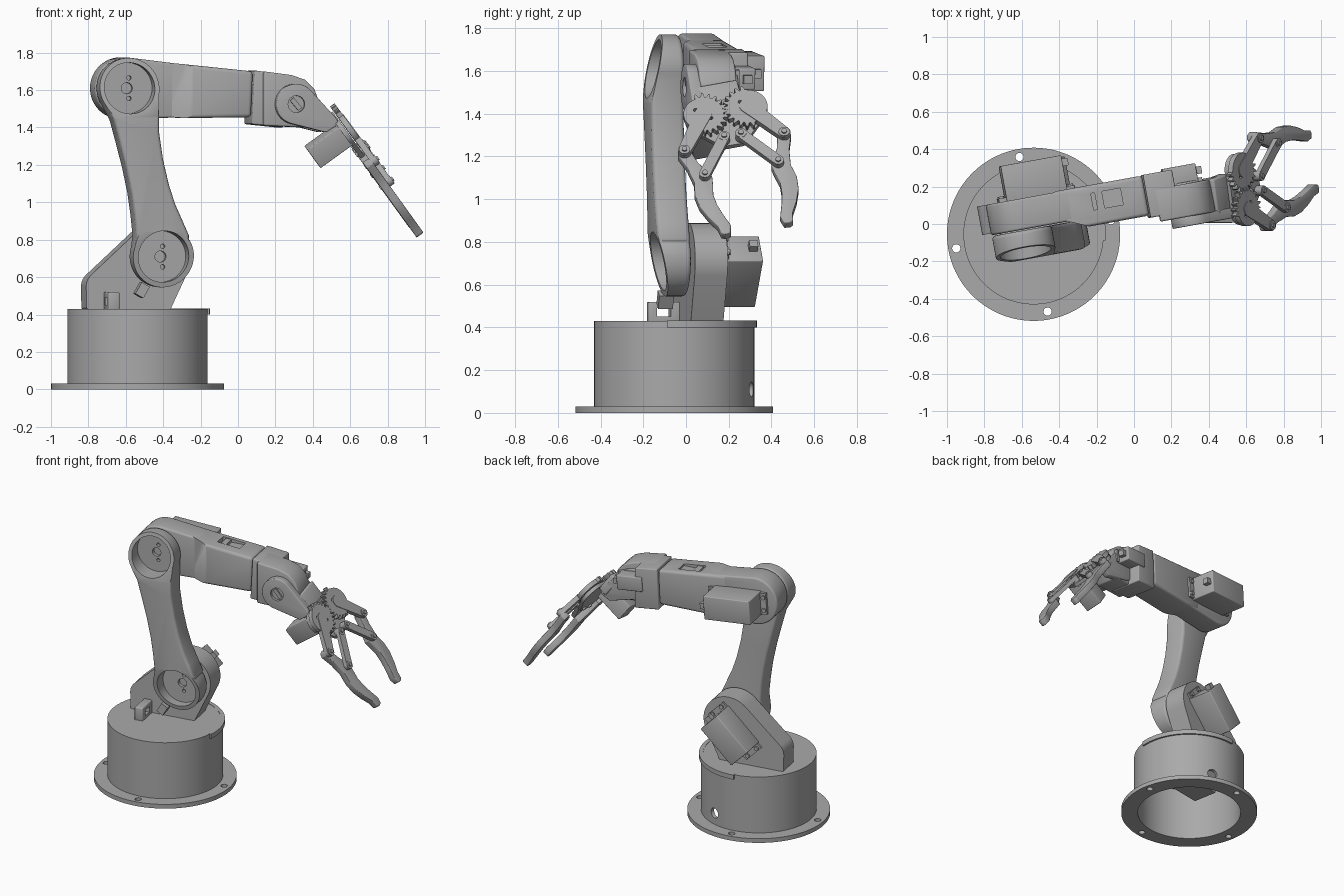
import bpy, bmesh
from math import radians, cos, sin, pi
from mathutils import Matrix, Vector
from mathutils.geometry import convex_hull_2d

cube = bpy.data.objects.get("Cube")
if cube:
    bpy.data.objects.remove(cube)

grey = bpy.data.materials.new("machined grey")
grey.use_nodes = True
COLOUR = (0.4, 0.4, 0.4, 1)
grey.diffuse_color = COLOUR
grey.node_tree.nodes["Principled BSDF"].inputs["Base Color"].default_value = COLOUR

# Frames: base (world axes), arm (yawed), gripper (pitched and rolled)
BASE = Matrix.Translation((-0.537, -0.055, 0))
ARM = BASE @ Matrix.Rotation(radians(10.3), 4, "Z")
along = Vector((0.57, 0.22, -0.79)).normalized()
out = along.cross(Vector((-0.133, 0.975, 0.176))).normalized()
across = out.cross(along)
GRIP = Matrix.Translation((0.597, 0.185, 1.418)) @ Matrix((along, across, out)).transposed().to_4x4()


def U(x, v=0.0):
    """Arm-frame length for a world x at lateral offset v."""
    return (x + 0.537 + 0.18 * v) / 0.984


def circle(a, b, r, n=48):
    return [(a + r * cos(2 * pi * i / n), b + r * sin(2 * pi * i / n)) for i in range(n)]


def hull(*discs):
    pts = [p for d in discs for p in circle(*d)]
    return [pts[i] for i in convex_hull_2d([Vector(p) for p in pts])]


def rect(a0, a1, b0, b1):
    return [(a0, b0), (a1, b0), (a1, b1), (a0, b1)]


def turned(a, b, length, width, angle):
    c, s = cos(radians(angle)), sin(radians(angle))
    return [(a + p * c - q * s, b + p * s + q * c)
            for p, q in rect(-length / 2, length / 2, -width / 2, width / 2)]


def apply(ob, mod):
    bpy.context.view_layer.objects.active = ob
    bpy.ops.object.modifier_apply(modifier=mod.name)


def prism(name, pts, lo, hi, frame=ARM, plane="xz", bevel=0):
    """Outline in a plane of the frame, extruded along the remaining axis."""
    place = {"xy": lambda a, b, c: (a, b, c), "xz": lambda a, b, c: (a, c, b),
             "yz": lambda a, b, c: (c, a, b)}[plane]
    bm = bmesh.new()
    low = [bm.verts.new(place(a, b, lo)) for a, b in pts]
    high = [bm.verts.new(place(a, b, hi)) for a, b in pts]
    bm.faces.new(low)
    bm.faces.new(high)
    for i in range(len(pts)):
        j = (i + 1) % len(pts)
        bm.faces.new((low[i], low[j], high[j], high[i]))
    bmesh.ops.recalc_face_normals(bm, faces=bm.faces)
    mesh = bpy.data.meshes.new(name)
    bm.to_mesh(mesh)
    bm.free()
    ob = bpy.data.objects.new(name, mesh)
    bpy.context.collection.objects.link(ob)
    ob.matrix_world = frame
    mesh.materials.append(grey)
    if bevel:
        mod = ob.modifiers.new("round", "BEVEL")
        mod.width, mod.segments = bevel, 3
        mod.limit_method, mod.angle_limit = "ANGLE", radians(40)
        apply(ob, mod)
    return ob


def cut(ob, *args, **kw):
    tool = prism("cutter", *args, **kw)
    tool.hide_render = True
    mod = ob.modifiers.new("cut", "BOOLEAN")
    mod.operation, mod.solver, mod.object = "DIFFERENCE", "EXACT", tool
    apply(ob, mod)
    bpy.data.objects.remove(tool)


# Base: flange with screw holes, hollow drum, lid and rim
flange = prism("base_flange", circle(0, 0, 0.463, 96), 0, 0.03, plane="xy")
cut(flange, circle(0, 0, 0.35, 64), -1, 1, plane="xy")
for k in range(4):
    a = k * pi / 2
    cut(flange, circle(0.42 * cos(a), 0.42 * sin(a), 0.022, 16), -1, 1, plane="xy")
drum = prism("base_drum", circle(0, 0, 0.375, 96), 0.03, 0.43, plane="xy")
cut(drum, circle(0, 0, 0.35, 64), -1, 0.38, plane="xy")
port = BASE @ Matrix.Rotation(radians(75), 4, "Z")
cut(drum, circle(0, 0.11, 0.035, 24), 0.3, 0.5, frame=port, plane="yz")
sweep = [radians(-5 + 5 * i) for i in range(22)]
rim = [(r * cos(a), r * sin(a)) for r, order in ((0.387, sweep), (0.36, sweep[::-1])) for a in order]
prism("lid_rim", rim, 0.4, 0.432, frame=BASE, plane="xy")
prism("base_servo", rect(-0.17, 0.17, -0.09, 0.09), 0.2, 0.39, plane="xy")

# Shoulder bracket, standing lug and stop
SH, EL = (U(-0.41, -0.03), 0.71), (U(-0.59, -0.03), 1.61)
prism("shoulder_bracket",
      hull((*SH, 0.178), (U(-0.72), 0.55, 0.085), (U(-0.79), 0.44, 0.012), (U(-0.36), 0.44, 0.012)),
      0.045, 0.2)
lug = prism("cable_lug", rect(-0.1, 0.06, 0.42, 0.52), -0.175, -0.115, plane="yz", bevel=0.008)
cut(lug, rect(-0.06, 0.005, 0.45, 0.49), -1, 1, plane="yz")
prism("arm_stop", turned(U(-0.515, -0.05), 0.53, 0.07, 0.05, 60), -0.08, -0.01)

# Upper arm: waisted link, sloped at both ends, with dished joint cups
def arc(c, r, a0, a1, n=28):
    return [(c[0] + r * cos(radians(a0 + (a1 - a0) * i / n)),
             c[1] + r * sin(radians(a0 + (a1 - a0) * i / n))) for i in range(n + 1)]


left = [(-0.69, 1.44), (-0.655, 1.31), (-0.622, 1.18), (-0.595, 1.05), (-0.578, 0.93), (-0.567, 0.82)]
right = [(-0.265, 0.82), (-0.3, 0.9), (-0.34, 0.99), (-0.375, 1.1), (-0.405, 1.23), (-0.425, 1.37)]
outline = (arc(EL, 0.162, -15, 205) + [(U(x + 0.005), z) for x, z in left]
           + arc(SH, 0.165, 165, 395) + [(U(x - 0.015), z) for x, z in right])
upper = prism("upper_arm", outline, -0.125, 0.03, bevel=0.02)
cut(upper, [(-0.127, 1.44), (-0.055, 1.78), (-0.055, 1.95), (-0.3, 1.95), (-0.3, 1.44)], -1, 1, plane="yz")
cut(upper, [(-0.127, 0.85), (-0.063, 0.54), (-0.063, 0.3), (-0.3, 0.3), (-0.3, 0.85)], -1, 1, plane="yz")
for c in (SH, EL):
    cut(upper, circle(*c, 0.137), -0.4, -0.005)
    cut(upper, circle(*c, 0.03, 24), -0.4, 0.02)
    for dz in (-0.055, 0.055):
        cut(upper, circle(c[0] + 0.012, c[1] + dz, 0.012, 12), -0.4, 0.02)

# Forearm: rear joint half, main box with cable slot
rear = hull((*EL, 0.165), (U(-0.27), 1.7, 0.035), (U(-0.27), 1.485, 0.03))
prism("forearm_joint", rear, 0.035, 0.2, bevel=0.012)
fore = [(U(-0.4), 1.75), (U(0.08), 1.7), (U(0.07), 1.455), (U(-0.28), 1.45), (U(-0.4), 1.46)]
forearm = prism("forearm", fore, -0.012, 0.205, bevel=0.02)
cut(forearm, [(0.0, -0.1), (0.3, -0.1), (0.3, -0.012), (0.16, 0.05), (0.0, 0.05)], 1, 2, plane="xy")
cut(forearm, rect(0.34, 0.5, 0.07, 0.16), 1.7, 1.8, plane="xy")
prism("forearm_cable_clip", rect(0.36, 0.4, 0.07, 0.16), 1.68, 1.72, plane="xy")

# Wrist block: square collar running into a rounded housing
collar = [(U(0.085), 1.705), (U(0.24), 1.685), (U(0.24), 1.4), (U(0.07), 1.418)]
prism("wrist_collar", collar, -0.025, 0.208, bevel=0.008)
house = [(U(x), z) for x, z in ((0.13, 1.7), (0.28, 1.68), (0.35, 1.655), (0.4, 1.605),
                                (0.425, 1.54), (0.43, 1.47), (0.36, 1.4), (0.13, 1.41))]
prism("wrist_housing", house, -0.055, 0.12, bevel=0.01)
HUB = (U(0.31, -0.09), 1.525)
ear = hull((*HUB, 0.108), (U(0.485), 1.43, 0.03), (U(0.45), 1.395, 0.02))
front_ear = prism("wrist_front_ear", ear, -0.105, -0.05, bevel=0.006)
cut(front_ear, circle(*HUB, 0.045, 24), -0.4, -0.085)
prism("wrist_hub_horn", turned(*HUB, 0.07, 0.025, -50), -0.095, -0.08)
prism("wrist_rear_ear", ear, 0.085, 0.13, bevel=0.006)


# Joint servos: case, mounting tabs with screws, output lead
def servo(name, a, b, length, width, angle, v0, v1, screws=True):
    prism(name + "_case", turned(a, b, length, width, angle), v0, v1, bevel=0.006)
    prism(name + "_tabs", turned(a, b, length * 1.25, width * 0.9, angle), v0, v0 + 0.025)
    c, s = cos(radians(angle)), sin(radians(angle))
    prism(name + "_lead", turned(a + c * length * 0.53, b + s * length * 0.53, 0.05, 0.04, angle),
          v1 - 0.06, v1 - 0.02)
    if screws:
        for p in (-0.57, 0.57):
            for q in (-0.045, 0.045):
                x, z = a + p * length * c - q * s, b + p * length * s + q * c
                prism(name + "_screw", circle(x, z, 0.015, 12), v0, v0 + 0.035)


servo("shoulder_servo", SH[0] - 0.05, SH[1] - 0.05, 0.31, 0.165, 45, 0.19, 0.38)
servo("elbow_servo", EL[0] + 0.11, EL[1] - 0.01, 0.33, 0.165, -4, 0.195, 0.39)
servo("wrist_servo", HUB[0] - 0.02, HUB[1] + 0.045, 0.18, 0.1, -5, 0.115, 0.22, False)

# Gripper mount, back plate and servo
prism("gripper_mount", rect(-0.2, -0.06, -0.1, 0.1), -0.12, -0.055, GRIP, "xy", 0.01)
prism("gripper_plate", hull((0, -0.107, 0.085), (0, 0.107, 0.085), (0.15, -0.04, 0.03), (0.15, 0.04, 0.03)),
      -0.06, -0.035, GRIP, "xy")
prism("gripper_servo", rect(-0.06, 0.065, -0.17, -0.045), -0.265, -0.05, GRIP, "xy", 0.005)


# Half gear: teeth on the meshing side, plain round on the other
def gear(side):
    pts, n = [], 88
    for i in range(n):
        a = 2 * pi * i / n
        tooth = (i + (2 if side > 0 else 0)) % 4 < 2
        r = (0.117 if tooth else 0.096) if cos(a) > -0.2 else 0.092
        pts.append((r * sin(a), side * (0.107 - r * cos(a))))
    return pts


# Gripper halves, mirrored across the gripper centre line
finger = [(0.165, 0.262), (0.19, 0.272), (0.27, 0.245), (0.36, 0.232), (0.43, 0.245), (0.5, 0.238),
          (0.57, 0.212), (0.63, 0.18), (0.675, 0.172), (0.685, 0.155), (0.68, 0.128), (0.64, 0.118),
          (0.57, 0.14), (0.51, 0.155), (0.45, 0.16), (0.39, 0.148), (0.345, 0.142), (0.31, 0.16),
          (0.25, 0.19), (0.18, 0.208), (0.158, 0.235)]
for side, word in ((-1, "right"), (1, "left")):
    hub, crank, mid, knuckle = (0, 0.107 * side), (0.187, 0.239 * side), (0.15, 0.04 * side), (0.341, 0.176 * side)
    wheel = prism(word + "_gear", gear(side), -0.03, 0, GRIP, "xy")
    for x, y, r in ((0, 0, 0.014), (0.03, 0.03, 0.01), (-0.03, -0.03, 0.01)):
        cut(wheel, circle(x, hub[1] + y, r, 12), -0.1, 0.1, frame=GRIP, plane="xy")
    prism(word + "_crank", hull((*hub, 0.04), (*crank, 0.03)), -0.028, 0.004, GRIP, "xy")
    prism(word + "_link", hull((*mid, 0.026), (*knuckle, 0.026)), -0.02, 0.008, GRIP, "xy")
    prism(word + "_finger", [(s, t * side) for s, t in finger], -0.065, -0.02, GRIP, "xy", 0.004)
    for s, t in (crank, mid, knuckle):
        prism(word + "_pivot", circle(s, t, 0.026, 20), -0.06, 0.01, GRIP, "xy")
        prism(word + "_pivot_pin", circle(s, t, 0.013, 12), -0.07, 0.018, GRIP, "xy")

# Smooth the curved walls, keep edges crisp
bpy.ops.object.select_all(action="DESELECT")
for ob in bpy.context.collection.objects:
    if ob.type == "MESH" and grey.name in ob.data.materials:
        ob.select_set(True)
        bpy.context.view_layer.objects.active = ob
bpy.ops.object.shade_smooth_by_angle(angle=radians(32))
